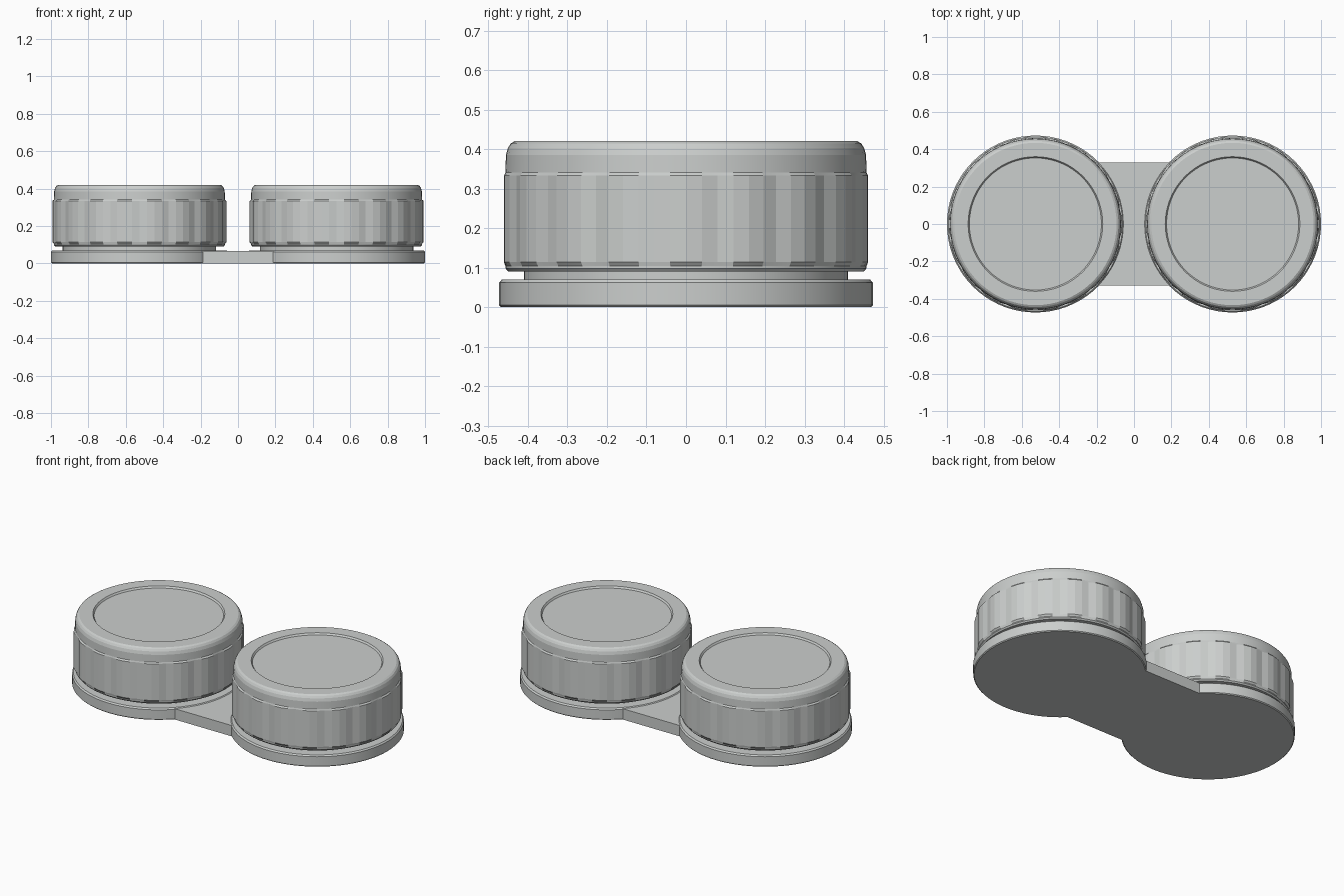
import bpy, bmesh, math

if "Cube" in bpy.data.objects:
    bpy.data.objects.remove(bpy.data.objects["Cube"])

CX = 0.527      # distance of each well from the centre
R = 0.473       # base disc radius
SEG = 72

grey = bpy.data.materials.new("light grey plastic")
grey.diffuse_color = (0.6, 0.62, 0.61, 1)
grey.use_nodes = True
grey.node_tree.nodes["Principled BSDF"].inputs["Base Color"].default_value = grey.diffuse_color


def finish(name, bm, angle=25):
    bmesh.ops.recalc_face_normals(bm, faces=bm.faces)
    me = bpy.data.meshes.new(name)
    bm.to_mesh(me)
    bm.free()
    me.materials.append(grey)
    ob = bpy.data.objects.new(name, me)
    bpy.context.collection.objects.link(ob)
    bpy.ops.object.select_all(action='DESELECT')
    ob.select_set(True)
    bpy.context.view_layer.objects.active = ob
    bpy.ops.object.shade_smooth_by_angle(angle=math.radians(angle))
    return ob


def rib(k):
    # eighteen shallow grip ribs, four steps each
    return (0.466, 0.463, 0.456, 0.463)[k % 4]


def lathe(name, cx, profile, angle=25):
    # profile of (radius, z); radius None follows the ribs
    bm = bmesh.new()
    rings = []
    for r, z in profile:
        ring = []
        for k in range(SEG):
            a = 2 * math.pi * k / SEG
            rr = rib(k) if r is None else r
            ring.append(bm.verts.new((cx + rr * math.cos(a), rr * math.sin(a), z)))
        rings.append(ring)
    for lo, hi in zip(rings, rings[1:]):
        for k in range(SEG):
            j = (k + 1) % SEG
            bm.faces.new((lo[k], lo[j], hi[j], hi[k]))
    bm.faces.new(rings[0][::-1])
    bm.faces.new(rings[-1])
    return finish(name, bm, angle)


base = [(0.468, 0), (R, 0.005), (R, 0.062), (0.466, 0.07)]
neck = [(0.41, 0.068), (0.41, 0.095)]
cap = [(0.45, 0.09), (0.457, 0.098), (0.457, 0.104), (None, 0.114),
       (None, 0.333), (0.457, 0.341), (0.456, 0.385), (0.451, 0.403),
       (0.444, 0.414), (0.434, 0.42), (0.36, 0.42), (0.353, 0.41)]

for side, cx in (("left", -CX), ("right", CX)):
    lathe(side + "_base_disc", cx, base)
    lathe(side + "_well_neck", cx, neck)
    lathe(side + "_ribbed_cap", cx, cap, 8)

# bridge plate whose ends follow the discs
bm = bmesh.new()
ra, half_w = 0.466, 0.33
t = math.asin(half_w / ra)
outline = []
for s in (1, -1):
    for i in range(17):
        a = s * (-t + 2 * t * i / 16)
        outline.append((s * (CX - ra * math.cos(a)), ra * math.sin(a)))
face = bm.faces.new([bm.verts.new((x, y, 0)) for x, y in outline])
top = bmesh.ops.extrude_face_region(bm, geom=[face])
for v in [g for g in top["geom"] if isinstance(g, bmesh.types.BMVert)]:
    v.co.z = 0.065
finish("bridge_plate", bm)
